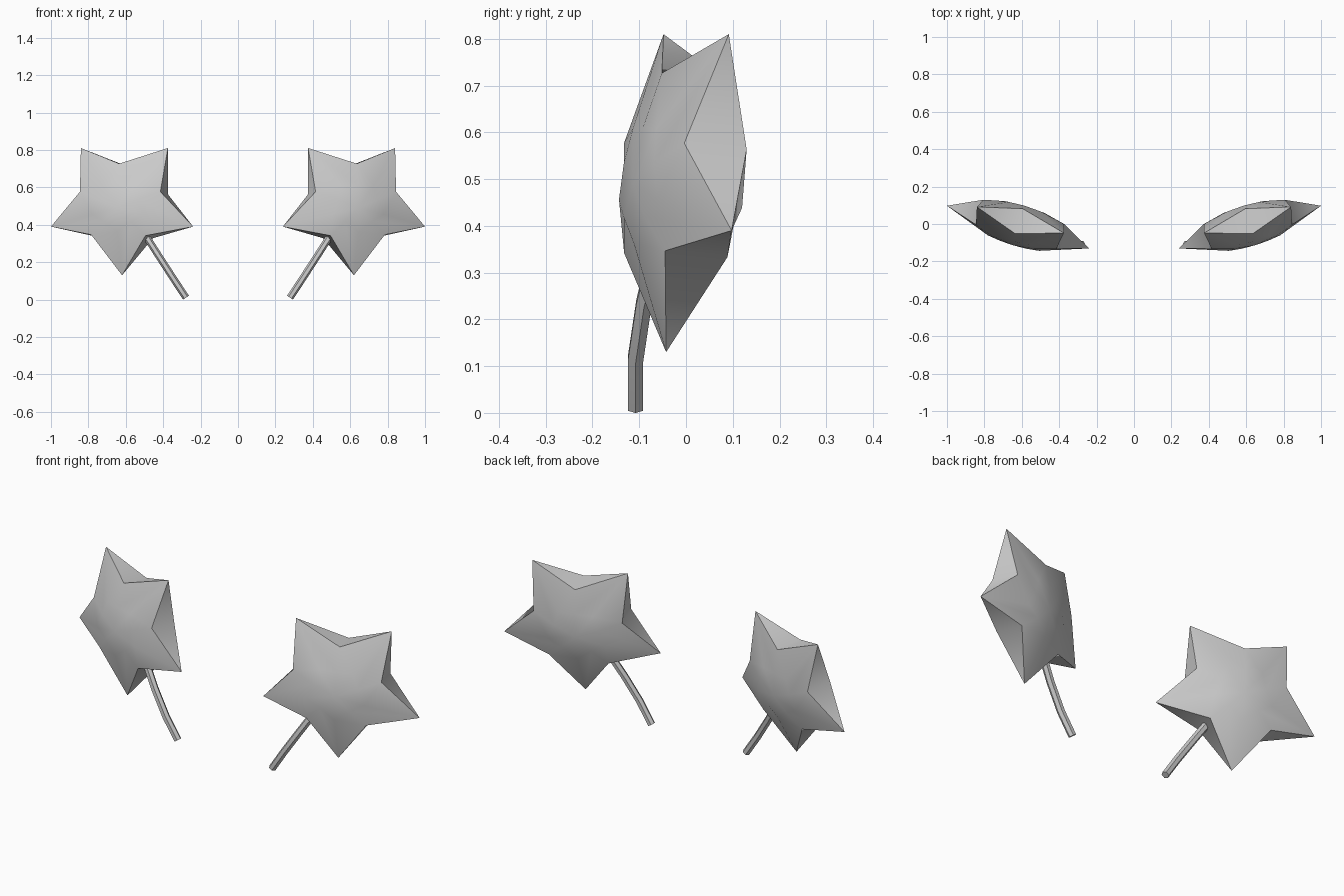
import bpy, bmesh, math
from mathutils import Vector

cube = bpy.data.objects.get("Cube")
if cube:
    bpy.data.objects.remove(cube, do_unlink=True)

grey = bpy.data.materials.new("pale grey")
grey.use_nodes = True
grey.diffuse_color = (0.6, 0.6, 0.6, 1)
grey.node_tree.nodes["Principled BSDF"].inputs["Base Color"].default_value = (0.6, 0.6, 0.6, 1)

# Star outline in x, z: tips and notches alternate, anticlockwise from the upper tip
TIPS = [(0.84, 0.81), (0.375, 0.81), (0.24, 0.39), (0.62, 0.13), (1.0, 0.39)]
NOTCHES = [(0.615, 0.72), (0.395, 0.57), (0.475, 0.335), (0.765, 0.34), (0.825, 0.57)]
CENTRE = (0.615, 0.48)
NORMAL = Vector((0.3, -1, 0.1)).normalized()


def on_plane(x, z):
    """Point on the tilted middle plane of the leaf."""
    return Vector((x, -0.01 + 0.3 * (x - 0.615) + 0.1 * (z - 0.47), z))


def finish(bm, name, side, angle):
    """Mirror to the wanted side, fix normals and make the object."""
    for v in bm.verts:
        v.co.x *= side
    bmesh.ops.recalc_face_normals(bm, faces=bm.faces)
    mesh = bpy.data.meshes.new(name)
    bm.to_mesh(mesh)
    bm.free()
    mesh.materials.append(grey)
    obj = bpy.data.objects.new(name, mesh)
    bpy.context.collection.objects.link(obj)
    bpy.ops.object.select_all(action='DESELECT')
    obj.select_set(True)
    bpy.context.view_layer.objects.active = obj
    bpy.ops.object.shade_smooth_by_angle(angle=math.radians(angle))


def leaf(name, side):
    """Puffy five pointed leaf: two domes joined at sharp tips."""
    bm = bmesh.new()
    centre = on_plane(*CENTRE)
    tips = [bm.verts.new(on_plane(*p)) for p in TIPS]
    walls = []
    for s in (1, -1):
        hub = bm.verts.new(centre + NORMAL * 0.11 * s)
        notches = [bm.verts.new(on_plane(*p) + NORMAL * 0.07 * s) for p in NOTCHES]
        walls.append(notches)
        rim = [v for pair in zip(tips, notches) for v in pair]
        ring = []
        for i, p in enumerate([q for pair in zip(TIPS, NOTCHES) for q in pair]):
            spot = centre.lerp(on_plane(*p), 0.5 if i % 2 else 0.36)
            ring.append(bm.verts.new(spot + NORMAL * (0.1 if i % 2 else 0.095) * s))
        for i in range(10):
            j = (i + 1) % 10
            bm.faces.new((hub, ring[i], ring[j]))
            bm.faces.new((ring[i], rim[i], rim[j]))
            bm.faces.new((ring[i], rim[j], ring[j]))
    # Side walls between the domes
    for i in range(5):
        for tip in (tips[i], tips[(i + 1) % 5]):
            bm.faces.new((tip, walls[0][i], walls[1][i]))
    finish(bm, name, side, 50)


def stem(name, side):
    """Six sided bent stalk rising into the lower inner notch."""
    path = [Vector(p) for p in ((0.278, -0.108, 0.01), (0.347, -0.108, 0.115),
                                (0.425, -0.09, 0.235), (0.505, -0.06, 0.36))]
    bm = bmesh.new()
    rings = []
    for i, p in enumerate(path):
        along = (path[min(i + 1, 3)] - path[max(i - 1, 0)]).normalized()
        u = along.cross(Vector((0, 1, 0))).normalized()
        w = along.cross(u)
        rings.append([bm.verts.new(p + 0.019 * (u * math.cos(k * math.pi / 3) + w * math.sin(k * math.pi / 3)))
                      for k in range(6)])
    for a, b in zip(rings, rings[1:]):
        for k in range(6):
            m = (k + 1) % 6
            bm.faces.new((a[k], a[m], b[m], b[k]))
    bm.faces.new(rings[0])
    bm.faces.new(rings[-1])
    finish(bm, name, side, 30)


for label, side in (("left", 1), ("right", -1)):
    leaf(label + "_leaf", side)
    stem(label + "_stem", side)
